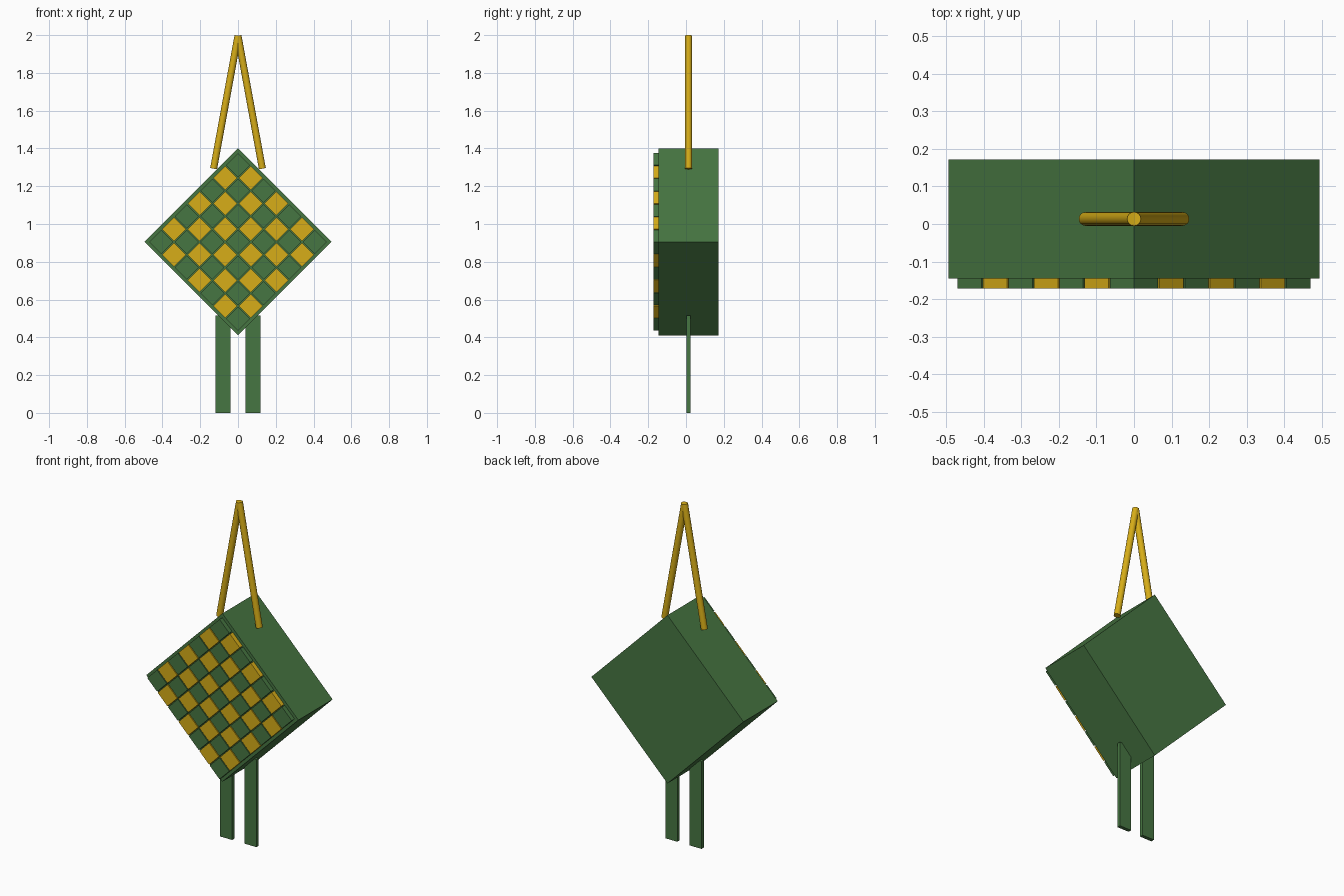
import bpy, math
from mathutils import Vector, Matrix

if "Cube" in bpy.data.objects:
    bpy.data.objects.remove(bpy.data.objects["Cube"])

YC = 0.0135                      # depth centre of body, legs and handle
CENTRE = Vector((0, YC, 0.905))  # middle of the diamond body


def material(name, rgb):
    m = bpy.data.materials.new(name)
    m.diffuse_color = (*rgb, 1)
    m.use_nodes = True
    m.node_tree.nodes["Principled BSDF"].inputs["Base Color"].default_value = m.diffuse_color
    return m


green = material("leaf green", (0.062, 0.18, 0.054))
gold = material("gold yellow", (0.68, 0.42, 0.009))


def box(name, centre, size, mat, turn=0.0):
    """Box with baked size, turned about the y axis."""
    bpy.ops.mesh.primitive_cube_add(size=1)
    o = bpy.context.object
    o.name = name
    o.data.transform(Matrix.Translation(centre) @ Matrix.Rotation(turn, 4, 'Y')
                     @ Matrix.Diagonal((*size, 1)))
    o.data.materials.append(mat)
    return o


def rod(name, a, b, radius, mat, sides=16):
    """Straight round bar between two points."""
    a, b = Vector(a), Vector(b)
    bpy.ops.mesh.primitive_cylinder_add(vertices=sides, radius=radius, depth=(b - a).length)
    o = bpy.context.object
    o.name = name
    rot = (b - a).to_track_quat('Z', 'Y').to_matrix().to_4x4()
    o.data.transform(Matrix.Translation((a + b) / 2) @ rot)
    o.data.materials.append(mat)
    bpy.ops.object.shade_smooth_by_angle(angle=math.radians(40))
    return o


# Body: square block standing on its corner
box("body", CENTRE, (0.70, 0.318, 0.70), green, math.radians(45))

# Chequered front: 7 x 7 raised tiles in alternating colours
PITCH, TILE = 0.0958, 0.09
spin = Matrix.Rotation(math.radians(45), 3, 'Y')
for i in range(7):
    for j in range(7):
        offset = spin @ Vector(((i - 3) * PITCH, 0, (j - 3) * PITCH))
        pos = Vector((offset.x, -0.158, CENTRE.z + offset.z))
        mat = green if (i + j) % 2 == 0 else gold
        box(f"front_tile_{i}_{j}", pos, (TILE, 0.028, TILE), mat, math.radians(45))

# Legs and the peaked handle, one of each per side
for side, s in (("left", -1), ("right", 1)):
    box(f"{side}_leg", Vector((s * 0.079, YC, 0.2575)), (0.078, 0.021, 0.515), green)
    rod(f"{side}_handle_bar", (s * 0.129, YC, 1.293), (0, YC, 1.997), 0.0185, gold)
